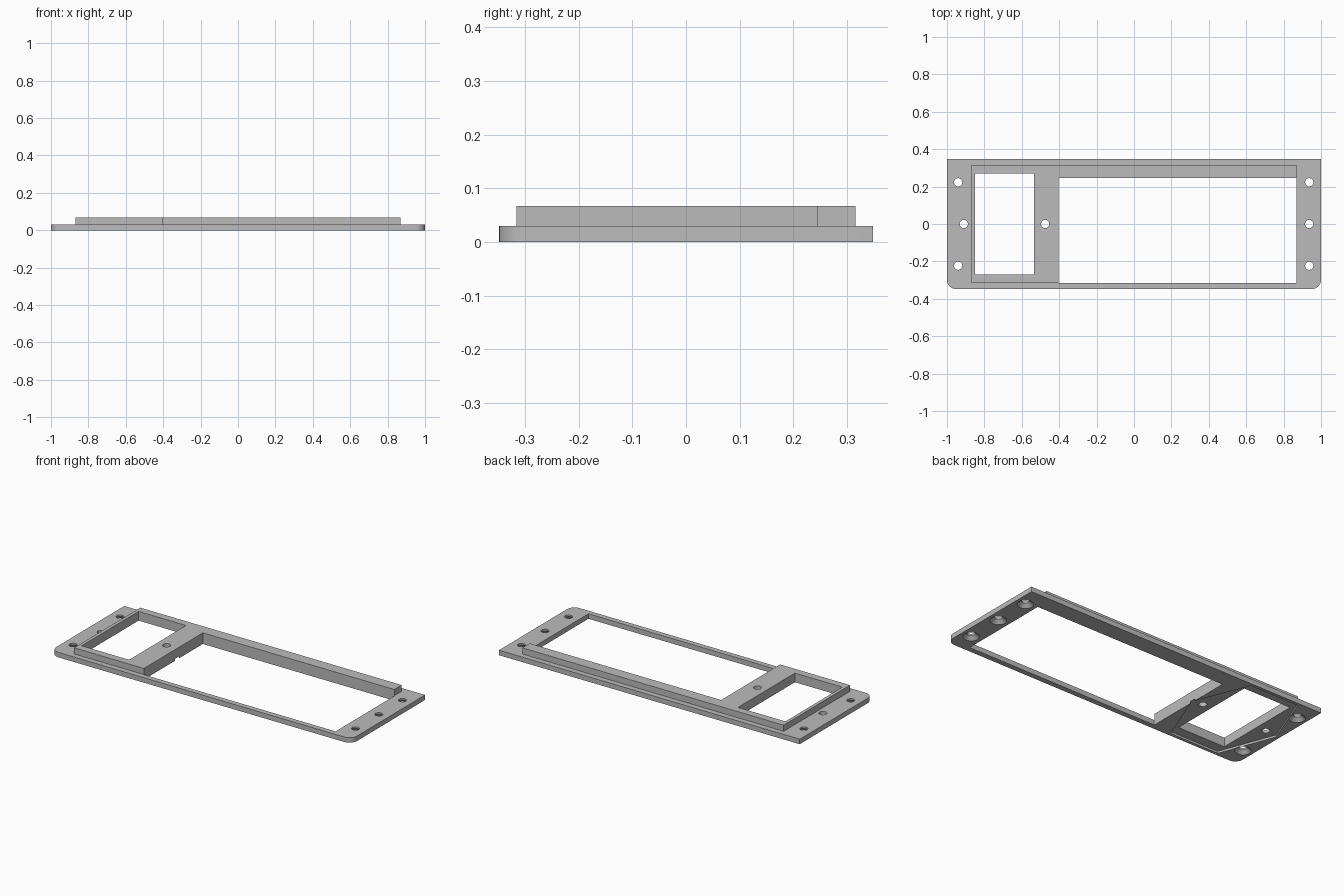
import bpy
import bmesh
from math import sin, cos, pi

if "Cube" in bpy.data.objects:
    bpy.data.objects.remove(bpy.data.objects["Cube"], do_unlink=True)

PLATE_TOP, TOP = 0.03, 0.067
HALF_Y = 0.348

grey = bpy.data.materials.new("plain grey")
grey.use_nodes = True
grey.diffuse_color = (0.5, 0.5, 0.5, 1)
grey.node_tree.nodes["Principled BSDF"].inputs["Base Color"].default_value = (0.5, 0.5, 0.5, 1)


def loft(name, lower, upper, z0, z1):
    """Solid between two outlines with the same number of points."""
    bm = bmesh.new()
    a = [bm.verts.new((x, y, z0)) for x, y in lower]
    b = [bm.verts.new((x, y, z1)) for x, y in upper]
    bm.faces.new(a[::-1])
    bm.faces.new(b)
    for i in range(len(a)):
        j = (i + 1) % len(a)
        bm.faces.new((a[i], a[j], b[j], b[i]))
    bmesh.ops.recalc_face_normals(bm, faces=bm.faces)
    mesh = bpy.data.meshes.new(name)
    bm.to_mesh(mesh)
    bm.free()
    mesh.materials.append(grey)
    obj = bpy.data.objects.new(name, mesh)
    bpy.context.collection.objects.link(obj)
    return obj


def prism(name, outline, z0, z1):
    return loft(name, outline, outline, z0, z1)


def box(name, x0, x1, y0, y1, z0, z1):
    return prism(name, [(x0, y0), (x1, y0), (x1, y1), (x0, y1)], z0, z1)


def circle(x, y, r, n=32):
    return [(x + r * cos(2 * pi * i / n), y + r * sin(2 * pi * i / n)) for i in range(n)]


def combine(target, tool, operation="DIFFERENCE"):
    mod = target.modifiers.new(operation.lower(), "BOOLEAN")
    mod.operation = operation
    mod.solver = "EXACT"
    mod.object = tool
    bpy.context.view_layer.objects.active = target
    bpy.ops.object.modifier_apply(modifier=mod.name)
    bpy.data.objects.remove(tool, do_unlink=True)


# Base plate with two rounded front corners
R = 0.05
outline = [(1, HALF_Y), (-1, HALF_Y)]
for cx, start in ((-1 + R, pi), (1 - R, 1.5 * pi)):
    for i in range(9):
        t = start + i * pi / 16
        outline.append((cx + R * cos(t), -HALF_Y + R + R * sin(t)))
frame = prism("mounting_frame", outline, 0, PLATE_TOP)

# Raised L-shaped step, running slightly into the opening before it is cut
step = prism("raised_step", [
    (-0.87, -0.315), (-0.385, -0.315), (-0.385, 0.225),
    (0.868, 0.225), (0.868, 0.315), (-0.87, 0.315)], 0.015, TOP)
combine(frame, step, "UNION")

# Large opening and small window
combine(frame, box("opening_cutter", -0.405, 0.87, -0.316, 0.245, -0.1, 0.2))
combine(frame, box("window_cutter", -0.85, -0.535, -0.27, 0.27, -0.1, 0.2))

# Shallow hexagonal recess underneath, around the window
hexagon = [(-0.98, 0), (-0.855, -0.33), (-0.53, -0.33),
           (-0.398, 0), (-0.53, 0.33), (-0.855, 0.33)]
combine(frame, prism("recess_cutter", hexagon, -0.05, 0.012))

# Plain holes and holes countersunk from below
holes = [(-0.91, 0, False), (-0.475, 0, False), (0.937, 0, True)]
holes += [(x, y, True) for x in (-0.94, 0.937) for y in (-0.223, 0.223)]
for x, y, sunk in holes:
    combine(frame, prism("hole_cutter", circle(x, y, 0.022), -0.1, 0.2))
    if sunk:
        combine(frame, loft("countersink_cutter", circle(x, y, 0.055),
                            circle(x, y, 0.0205), -0.01, 0.022))

# Smooth holes and corners, keep the edges sharp
bpy.ops.object.select_all(action="DESELECT")
frame.select_set(True)
bpy.context.view_layer.objects.active = frame
bpy.ops.object.shade_smooth_by_angle()
